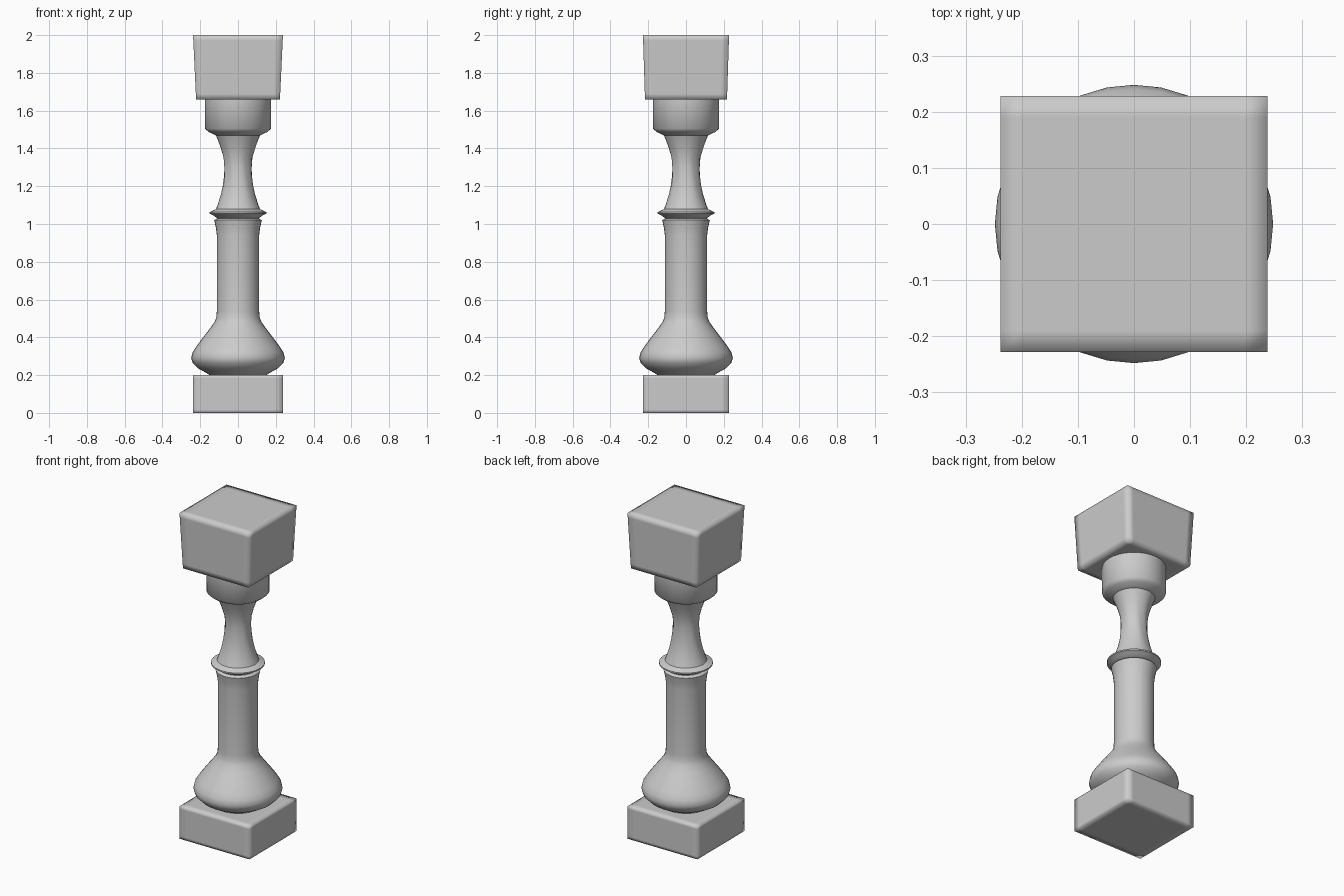
import bpy, bmesh, math

cube = bpy.data.objects.get("Cube")
if cube:
    bpy.data.objects.remove(cube, do_unlink=True)

stone = bpy.data.materials.new("grey_stone")
stone.use_nodes = True
stone.diffuse_color = (0.6, 0.6, 0.6, 1)
stone.node_tree.nodes["Principled BSDF"].inputs["Base Color"].default_value = (0.6, 0.6, 0.6, 1)


def finish(bm, name, angle=None):
    bmesh.ops.recalc_face_normals(bm, faces=bm.faces)
    mesh = bpy.data.meshes.new(name)
    bm.to_mesh(mesh)
    bm.free()
    mesh.materials.append(stone)
    mesh.shade_smooth()
    obj = bpy.data.objects.new(name, mesh)
    bpy.context.collection.objects.link(obj)
    if angle:
        bpy.ops.object.select_all(action='DESELECT')
        obj.select_set(True)
        bpy.context.view_layer.objects.active = obj
        bpy.ops.object.shade_smooth_by_angle(angle=math.radians(angle))
    return obj


def block(name, z0, z1, bottom, top, margin):
    """Sharp tapered block with support loops, softly shaded."""
    bm = bmesh.new()
    bmesh.ops.create_cube(bm, size=2)
    for axis in range(3):
        for side in (-1, 1):
            cut, normal = [0, 0, 0], [0, 0, 0]
            cut[axis], normal[axis] = side * (1 - margin), 1
            bmesh.ops.bisect_plane(bm, geom=bm.verts[:] + bm.edges[:] + bm.faces[:],
                                   plane_co=cut, plane_no=normal)
    for v in bm.verts:
        t = (v.co.z + 1) / 2
        v.co.x *= bottom[0] + (top[0] - bottom[0]) * t
        v.co.y *= bottom[1] + (top[1] - bottom[1]) * t
        v.co.z = z0 + (z1 - z0) * t
    return finish(bm, name)


def lathe(name, profile, sides=32, flute=0.0, twist=0.0):
    """Turned part; flute and twist carve shallow spiral grooves."""
    bm = bmesh.new()
    low, high = profile[0][1], profile[-1][1]
    rings = []
    for r, z in profile:
        t = (z - low) / (high - low)
        ring = []
        for i in range(sides):
            a = math.tau * i / sides
            rr = r + flute * math.sin(math.pi * t) * math.cos(8 * (a + twist * t))
            ring.append(bm.verts.new((rr * math.cos(a), rr * math.sin(a), z)))
        rings.append(ring)
    for lower, upper in zip(rings, rings[1:]):
        for i in range(sides):
            j = (i + 1) % sides
            bm.faces.new((lower[i], lower[j], upper[j], upper[i]))
    bm.faces.new(rings[0])
    bm.faces.new(rings[-1])
    return finish(bm, name, 50)


# Square plinth and flared top block
block("plinth", 0, 0.2, (0.237, 0.228), (0.237, 0.228), 0.17)
block("top_block", 1.66, 2, (0.222, 0.217), (0.238, 0.228), 0.17)

# Bulbous base running into the straight shaft
lathe("shaft", [(0.15, 0.2), (0.165, 0.21), (0.21, 0.235), (0.24, 0.265), (0.248, 0.29),
                (0.241, 0.32), (0.222, 0.35), (0.185, 0.4), (0.15, 0.445), (0.125, 0.48),
                (0.115, 0.505), (0.112, 0.54), (0.112, 0.94), (0.117, 0.98), (0.126, 1.02),
                (0.11, 1.03), (0.11, 1.06)])

# Thin collar ring
lathe("collar", [(0.11, 1.03), (0.13, 1.045), (0.15, 1.055), (0.15, 1.063),
                 (0.125, 1.075), (0.1, 1.085)])

# Waisted neck with a spiral twist
lathe("neck", [(0.118, 1.075), (0.108, 1.1), (0.092, 1.15), (0.081, 1.2), (0.075, 1.25),
               (0.073, 1.3), (0.076, 1.35), (0.09, 1.4), (0.104, 1.44), (0.117, 1.47)],
      flute=0.002, twist=0.8)

# Drum under the top block
lathe("drum", [(0.11, 1.465), (0.13, 1.475), (0.155, 1.487), (0.176, 1.505), (0.176, 1.66)])
